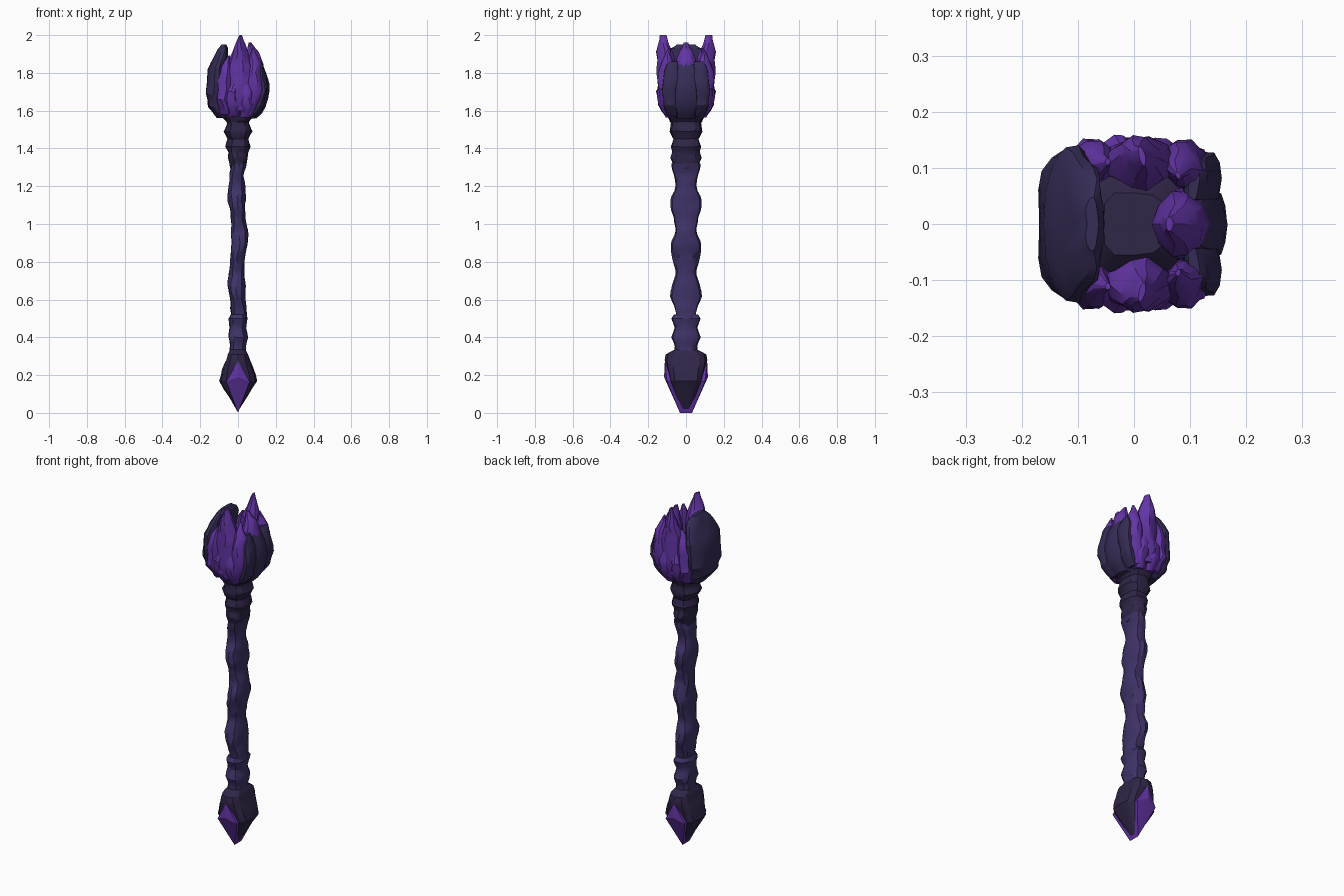
import bpy, bmesh, math
from mathutils import Vector, noise

cube = bpy.data.objects.get("Cube")
if cube:
    bpy.data.objects.remove(cube, do_unlink=True)


def material(name, red, green, blue):
    mat = bpy.data.materials.new(name)
    mat.use_nodes = True
    colour = (red, green, blue, 1)
    mat.diffuse_color = colour
    mat.node_tree.nodes["Principled BSDF"].inputs["Base Color"].default_value = colour
    return mat


crystal = material("violet crystal", .125, .035, .38)
wood = material("dusky purple wood", .05, .032, .135)
bark = material("dark bark", .03, .019, .065)
shell = material("dark slate shell", .037, .025, .092)


def finish(name, bm, mat, angle):
    bmesh.ops.recalc_face_normals(bm, faces=bm.faces)
    mesh = bpy.data.meshes.new(name)
    bm.to_mesh(mesh)
    bm.free()
    mesh.materials.append(mat)
    obj = bpy.data.objects.new(name, mesh)
    bpy.context.collection.objects.link(obj)
    bpy.ops.object.select_all(action='DESELECT')
    obj.select_set(True)
    bpy.context.view_layer.objects.active = obj
    bpy.ops.object.shade_smooth_by_angle(angle=math.radians(angle))
    return obj


def power(value, exponent):
    return math.copysign(abs(value) ** exponent, value)


def rough(point, amount):
    # Carved unevenness, the same on the front and back halves
    shift = noise.noise_vector(Vector((point.x, abs(point.y), point.z)) * 17) * amount
    side = 0 if abs(point.y) < .0001 else math.copysign(1, point.y)
    return point + Vector((shift.x, shift.y * side, shift.z * .5))


def loft(name, rings, mat, sides=12, square=2.4, amount=.01, flip=1, angle=32):
    """Skin rings of (z, centre x, centre y, half width x, half width y)."""
    full = []
    for low, high in zip(rings, rings[1:]):
        full.append(low)
        full.append([(a + b) / 2 for a, b in zip(low, high)])
    full.append(rings[-1])
    bm = bmesh.new()
    loops = []
    for z, cx, cy, rx, ry in full:
        loop = []
        for i in range(sides):
            turn = math.tau * i / sides
            x = cx + rx * power(math.cos(turn), 2 / square)
            y = cy + ry * power(math.sin(turn), 2 / square)
            loop.append(bm.verts.new(rough(Vector((x, y * flip, z)), amount)))
        loops.append(loop)
    for low, high in zip(loops, loops[1:]):
        for i in range(sides):
            j = (i + 1) % sides
            bm.faces.new((low[i], low[j], high[j], high[i]))
    bm.faces.new(loops[0])
    bm.faces.new(loops[-1])
    return finish(name, bm, mat, angle)


def central(rings):
    return [(z, 0, 0, rx, ry) for z, rx, ry in rings]


def pair(name, rings, mat, **options):
    for label, flip in (("front", 1), ("back", -1)):
        loft(label + "_" + name, rings, mat, flip=flip, **options)


# Shaft: swelling knots front to back, gently winding side to side
shaft = []
steps = 28
for i in range(steps + 1):
    z = .5 + .82 * i / steps
    wave = math.tau * (z - .63) / .235
    sway = -.009 * math.sin(wave / 2 + .6)
    shaft.append((z, sway, 0, .043 + .004 * math.sin(wave), .068 + .014 * math.cos(wave)))
loft("shaft", shaft, wood, amount=.009)

# Knotted grip below the shaft
loft("lower_grip", central([
    (.30, .045, .065), (.35, .044, .06), (.40, .05, .08),
    (.45, .045, .056), (.50, .052, .08), (.52, .04, .065)]), wood, amount=.008)

# Ringed collar under the head
loft("collar", central([
    (1.29, .04, .06), (1.35, .05, .083), (1.38, .052, .07), (1.41, .066, .08),
    (1.45, .055, .068), (1.49, .076, .086), (1.53, .06, .08), (1.57, .065, .09)]),
    bark, amount=.007)

# Pommel body and the crystal set through it
loft("pommel", central([
    (.015, .006, .02), (.08, .046, .055), (.17, .101, .09), (.23, .085, .102),
    (.28, .064, .11), (.31, .054, .105), (.335, .04, .06)]),
    bark, square=3, amount=.005, angle=25)
gem = bmesh.new()
for side in (-1, 1):
    gem.verts.new((0, .032 * side, 0))
    gem.verts.new((0, .112 * side, .275))
    gem.verts.new((0, .116 * side, .19))
    for x in (-.062, .062):
        gem.verts.new((x, .1 * side, .165))
bmesh.ops.convex_hull(gem, input=gem.verts)
finish("pommel_crystal", gem, crystal, 15)

# Cup that holds the head together
loft("head_cup", central([
    (1.54, .06, .085), (1.58, .095, .105), (1.62, .13, .125),
    (1.70, .125, .11), (1.76, .06, .06)]), bark)

# Tall crystals on the front and back
shard = dict(sides=10, square=1.8, amount=.012, angle=28)
pair("main_crystal", [
    (1.60, .01, -.10, .04, .03), (1.68, .01, -.113, .062, .04),
    (1.80, .01, -.112, .068, .042), (1.88, .01, -.108, .055, .044),
    (1.95, .014, -.12, .028, .033), (2.0, .015, -.12, .005, .016)], crystal, **shard)
pair("left_crystal", [
    (1.58, .06, -.085, .03, .03), (1.66, .085, -.105, .042, .042),
    (1.76, .09, -.11, .042, .043), (1.85, .085, -.10, .031, .035),
    (1.93, .075, -.09, .005, .006)], crystal, **shard)
pair("right_crystal", [
    (1.58, -.06, -.085, .032, .03), (1.66, -.078, -.11, .038, .04),
    (1.76, -.075, -.112, .042, .04), (1.83, -.06, -.11, .03, .03),
    (1.89, -.05, -.11, .005, .006)], crystal, **shard)

# Short splinters at the foot of the tall crystals
for label, x in (("inner", -.025), ("outer", .05)):
    pair(label + "_splinter", [
        (1.565, x * .8, -.08, .03, .03), (1.63, x, -.12, .042, .025),
        (1.70, x, -.13, .036, .025), (1.78, x * .8, -.125, .005, .005)],
        crystal, **shard)

# Crystal rising behind the left plates
loft("left_side_crystal", [
    (1.62, .08, 0, .04, .06), (1.75, .09, 0, .05, .07), (1.85, .085, 0, .05, .06),
    (1.91, .078, 0, .035, .042), (1.96, .065, 0, .005, .008)], crystal, **shard)

# Dark plates on the left of the head
plate = dict(sides=12, square=2.6, amount=.012, angle=28)
loft("left_centre_plate", [
    (1.56, .07, 0, .03, .05), (1.62, .115, 0, .03, .06), (1.70, .135, 0, .033, .06),
    (1.78, .125, 0, .03, .058), (1.84, .115, 0, .02, .045),
    (1.865, .11, 0, .008, .03)], shell, **plate)
pair("left_plate", [
    (1.57, .06, -.06, .03, .04), (1.63, .105, -.08, .035, .045),
    (1.70, .12, -.08, .034, .048), (1.78, .118, -.075, .032, .045),
    (1.84, .11, -.075, .02, .035), (1.86, .105, -.07, .008, .025)], shell, **plate)

# Large shell petal curling over the right of the head
loft("right_shell", [
    (1.56, -.07, 0, .035, .07), (1.62, -.118, 0, .045, .105),
    (1.69, -.12, 0, .047, .13), (1.82, -.108, 0, .05, .14),
    (1.89, -.088, 0, .038, .11), (1.93, -.077, 0, .025, .08),
    (1.95, -.07, 0, .01, .05)], shell, sides=18, square=2.4, amount=.014, angle=28)
